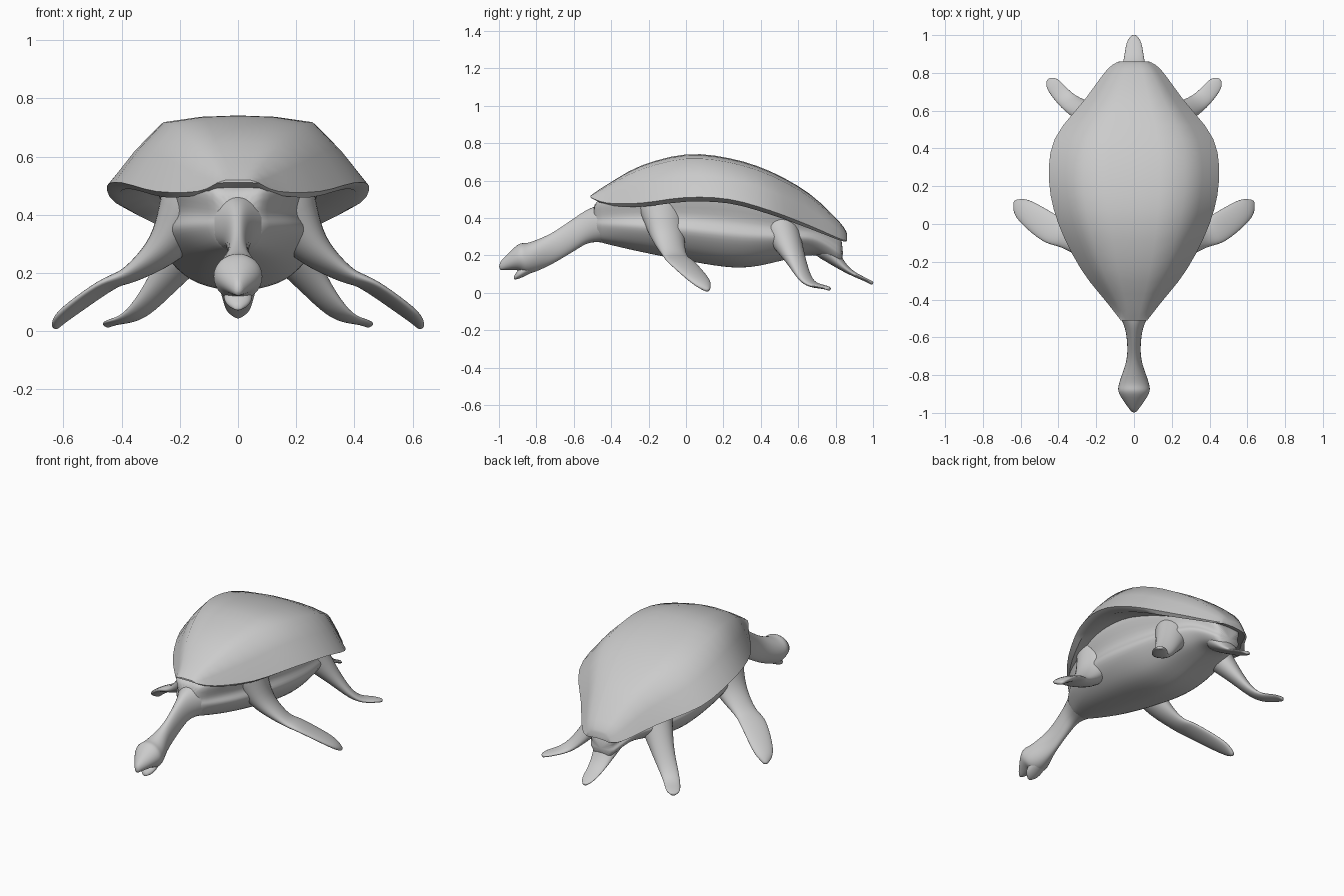
import bpy
import bmesh
from mathutils import Vector
from math import cos, sin, tau, radians

if "Cube" in bpy.data.objects:
    bpy.data.objects.remove(bpy.data.objects["Cube"], do_unlink=True)

grey = bpy.data.materials.new("soft_grey")
grey.use_nodes = True
colour = (0.6, 0.6, 0.6, 1)
grey.diffuse_color = colour
grey.node_tree.nodes["Principled BSDF"].inputs["Base Color"].default_value = colour


def spline(keys, steps=3):
    """Pass a smooth curve through key tuples of any length."""
    keys = [Vector(key) for key in keys]
    last = len(keys) - 1
    points = []
    for i in range(last):
        start, end = keys[i], keys[i + 1]
        leave = (end - keys[max(i - 1, 0)]) / 2
        arrive = (keys[min(i + 2, last)] - start) / 2
        for step in range(steps):
            t = step / steps
            blend = t * t * (3 - 2 * t)
            points.append(start.lerp(end, blend)
                          + leave * t * (1 - t) ** 2 - arrive * t * t * (1 - t))
    return points + [keys[last]]


def loft(name, rings, levels=1, angle=180):
    """Skin a row of equal rings, cap both ends, and shade the result."""
    bm = bmesh.new()
    rows = [[bm.verts.new(point) for point in ring] for ring in rings]
    count = len(rows[0])
    for row, following in zip(rows, rows[1:]):
        for i in range(count):
            j = (i + 1) % count
            bm.faces.new((row[i], row[j], following[j], following[i]))
    for row in (rows[0], rows[-1]):
        bm.faces.new(row)
    bmesh.ops.recalc_face_normals(bm, faces=bm.faces)
    mesh = bpy.data.meshes.new(name)
    bm.to_mesh(mesh)
    bm.free()
    mesh.materials.append(grey)
    obj = bpy.data.objects.new(name, mesh)
    bpy.context.collection.objects.link(obj)
    bpy.ops.object.select_all(action="DESELECT")
    obj.select_set(True)
    bpy.context.view_layer.objects.active = obj
    bpy.ops.object.shade_smooth_by_angle(angle=radians(angle))
    if levels:
        rounding = obj.modifiers.new("rounding", "SUBSURF")
        rounding.levels = rounding.render_levels = levels


def mirrored(half):
    """Complete a left-hand outline that starts and ends on the centre line."""
    return list(half) + [(-x, z) for x, z in half[-2:0:-1]]


def sections(keys, outline):
    """Place a unit outline along keys of (y, half width, top, bottom)."""
    return [[(x * width, y, bottom + z * (top - bottom)) for x, z in outline]
            for y, width, top, bottom in spline(keys)]


def limb(name, keys, chord, side=1):
    """Flattened tube along keys of (x, y, z, half chord, half thickness)."""
    path = spline(keys)
    centres = [Vector(key[:3]) for key in path]
    last = len(path) - 1
    rings = []
    for i, (centre, key) in enumerate(zip(centres, path)):
        along = (centres[min(i + 1, last)] - centres[max(i - 1, 0)]).normalized()
        across = Vector(chord)
        across = (across - along * across.dot(along)).normalized()
        normal = along.cross(across)
        ring = []
        for x, y in circle:
            point = centre + across * x * key[3] + normal * y * key[4]
            ring.append((point.x * side, point.y, point.z))
        rings.append(ring)
    loft(name, rings)


circle = [(sin(tau * k / 16), cos(tau * k / 16)) for k in range(16)]
oval = [(x, (z + 1) / 2) for x, z in circle]

# Domed shell with a rolled rim and shallow hollow underside
dome = mirrored([(0, 1), (.3, .98), (.6, .9), (.8, .5), (1, 0),
                 (.9, -.1), (.7, 0), (0, .1)])
shell_keys = [(-.51, .07, .52, .51), (-.42, .14, .58, .48), (-.24, .28, .68, .48),
              (0, .4, .74, .51), (.23, .45, .72, .5), (.45, .42, .65, .44),
              (.66, .26, .53, .36), (.82, .14, .38, .29), (.86, .08, .32, .28)]
loft("shell", sections(shell_keys, dome), levels=0, angle=50)

# Body with a ridged belly plate
belly = mirrored(spline([(0, 1), (1, 1), (.9, .6), (1, .4), (.6, .1), (0, 0)]))
body_keys = [(-.5, .07, .48, .28), (-.3, .2, .53, .23), (0, .27, .56, .17),
             (.3, .27, .54, .13), (.55, .22, .45, .18), (.7, .15, .4, .2),
             (.84, .07, .28, .14)]
loft("body", sections(body_keys, belly))

# Neck flowing into the skull and beak
neck_keys = [(-.34, .17, .5, .25), (-.5, .07, .46, .27), (-.6, .04, .4, .22),
             (-.72, .04, .32, .15), (-.84, .08, .27, .1), (-.9, .08, .26, .12),
             (-1, .01, .16, .12)]
loft("neck_and_head", sections(neck_keys, oval))

# Open lower jaw
jaw_keys = [(-.78, .04, .2, .13), (-.88, .05, .14, .08), (-.92, .01, .09, .07)]
loft("lower_jaw", sections(jaw_keys, oval))

# Paired eyes and flippers
front_keys = [(.13, -.13, .5, .15, .13), (.23, -.1, .31, .1, .07),
              (.36, -.06, .2, .07, .03), (.45, -.02, .16, .08, .02),
              (.59, .08, .06, .06, .02), (.63, .12, .01, .01, .01)]
hind_keys = [(.1, .48, .4, .12, .12), (.24, .58, .19, .07, .05),
             (.35, .65, .06, .05, .02), (.43, .74, .03, .04, .01),
             (.45, .77, .02, .01, .01)]
eye_keys = [(.05, -.9, .2, .02, .02), (.07, -.9, .2, .01, .01)]
for label, side in (("left", 1), ("right", -1)):
    limb(label + "_front_flipper", front_keys, (-.5, 1, 0), side)
    limb(label + "_hind_flipper", hind_keys, (-.8, .6, 0), side)
    limb(label + "_eye", eye_keys, (0, 1, 0), side)

# Flat tapering tail
tail_keys = [(0, .72, .26, .1, .07), (0, .85, .13, .06, .02),
             (0, .96, .07, .04, .01), (0, 1, .05, .01, .01)]
limb("tail", tail_keys, (1, 0, 0))
